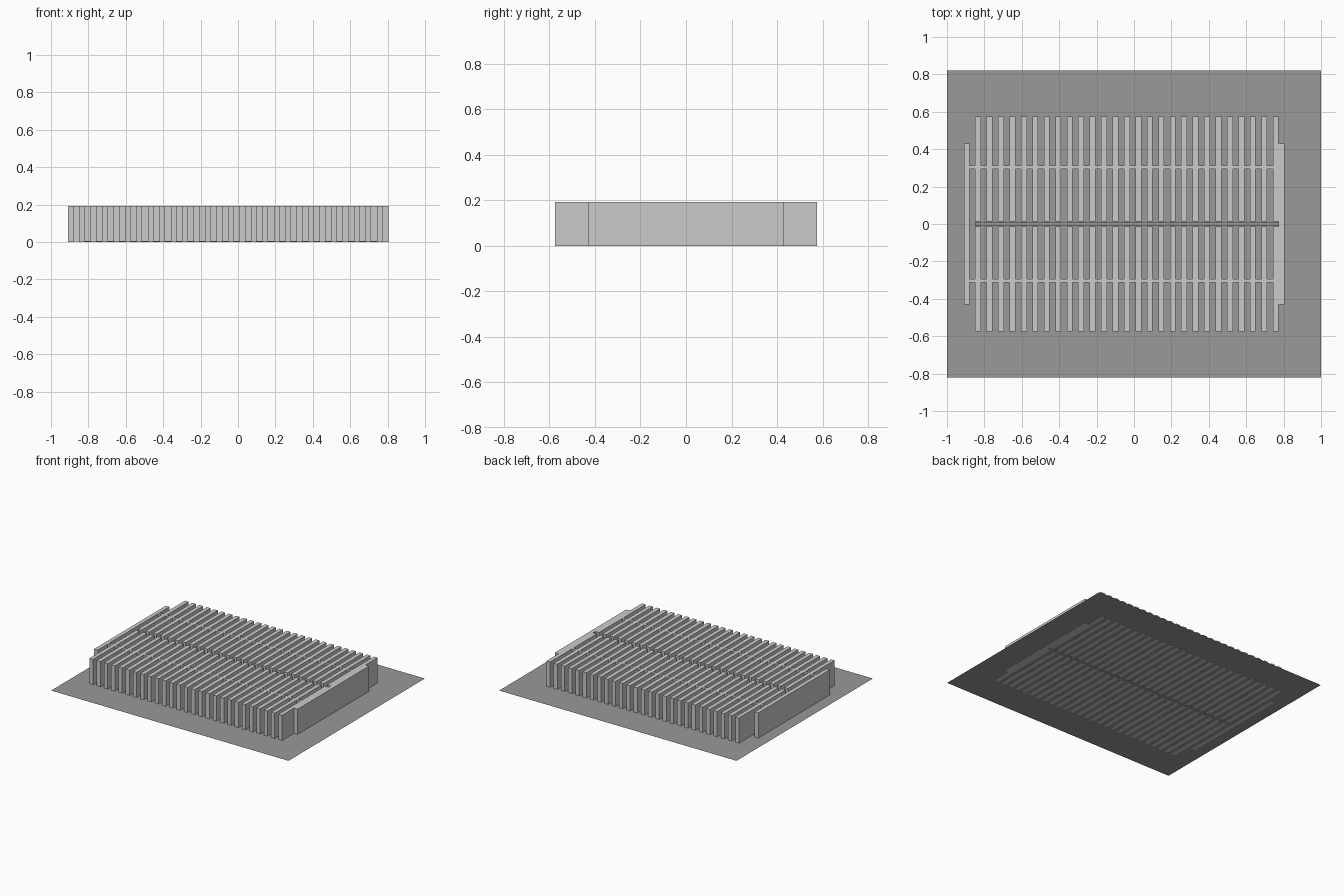
import bpy

if "Cube" in bpy.data.objects:
    bpy.data.objects.remove(bpy.data.objects["Cube"])

H = 0.193          # height of the grille
PITCH = 0.0612     # spacing of the fins
FIN_W = 0.031
FIRST = -0.849     # left edge of the first fin
COUNT = 27
LAST = FIRST + PITCH * (COUNT - 1) + FIN_W

dark = bpy.data.materials.new("dark_grey")
dark.diffuse_color = (0.32, 0.32, 0.32, 1)
dark.use_nodes = True
dark.node_tree.nodes["Principled BSDF"].inputs["Base Color"].default_value = dark.diffuse_color


def box(name, x0, x1, y0, y1, z0=0.0, z1=H, mat=None):
    bpy.ops.mesh.primitive_cube_add(
        size=1, location=((x0 + x1) / 2, (y0 + y1) / 2, (z0 + z1) / 2))
    ob = bpy.context.object
    ob.name = name
    ob.scale = (x1 - x0, y1 - y0, z1 - z0)
    bpy.ops.object.transform_apply(location=False, rotation=False, scale=True)
    if mat:
        ob.data.materials.append(mat)
    return ob


# thin base sheet
bpy.ops.mesh.primitive_plane_add(size=1, location=(0, 0, 0.001))
base = bpy.context.object
base.name = "base_sheet"
base.scale = (2.0, 1.64, 1)
bpy.ops.object.transform_apply(location=False, rotation=False, scale=True)
base.data.materials.append(dark)

# rows of upright fins, front and back of the centre slot
for row, s in (("front", -1), ("back", 1)):
    y0, y1 = sorted((s * 0.013, s * 0.575))
    fin = box("fins_" + row, FIRST, FIRST + FIN_W, y0, y1)
    arr = fin.modifiers.new("repeat", 'ARRAY')
    arr.count = COUNT
    arr.use_relative_offset = False
    arr.use_constant_offset = True
    arr.constant_offset_displace = (PITCH, 0, 0)
    # cross bar tying the fins together
    c = s * 0.303
    box("cross_bar_" + row, FIRST - 0.03, LAST, c - 0.009, c + 0.009, 0.002, H)

# dark rod sunk in the centre slot
box("centre_rod", FIRST, LAST, -0.012, 0.012, 0.0, 0.1, dark)

# end rails
box("left_rail", FIRST - PITCH, FIRST - PITCH + FIN_W, -0.43, 0.43)
box("right_rail", LAST, LAST + FIN_W, -0.43, 0.43)
